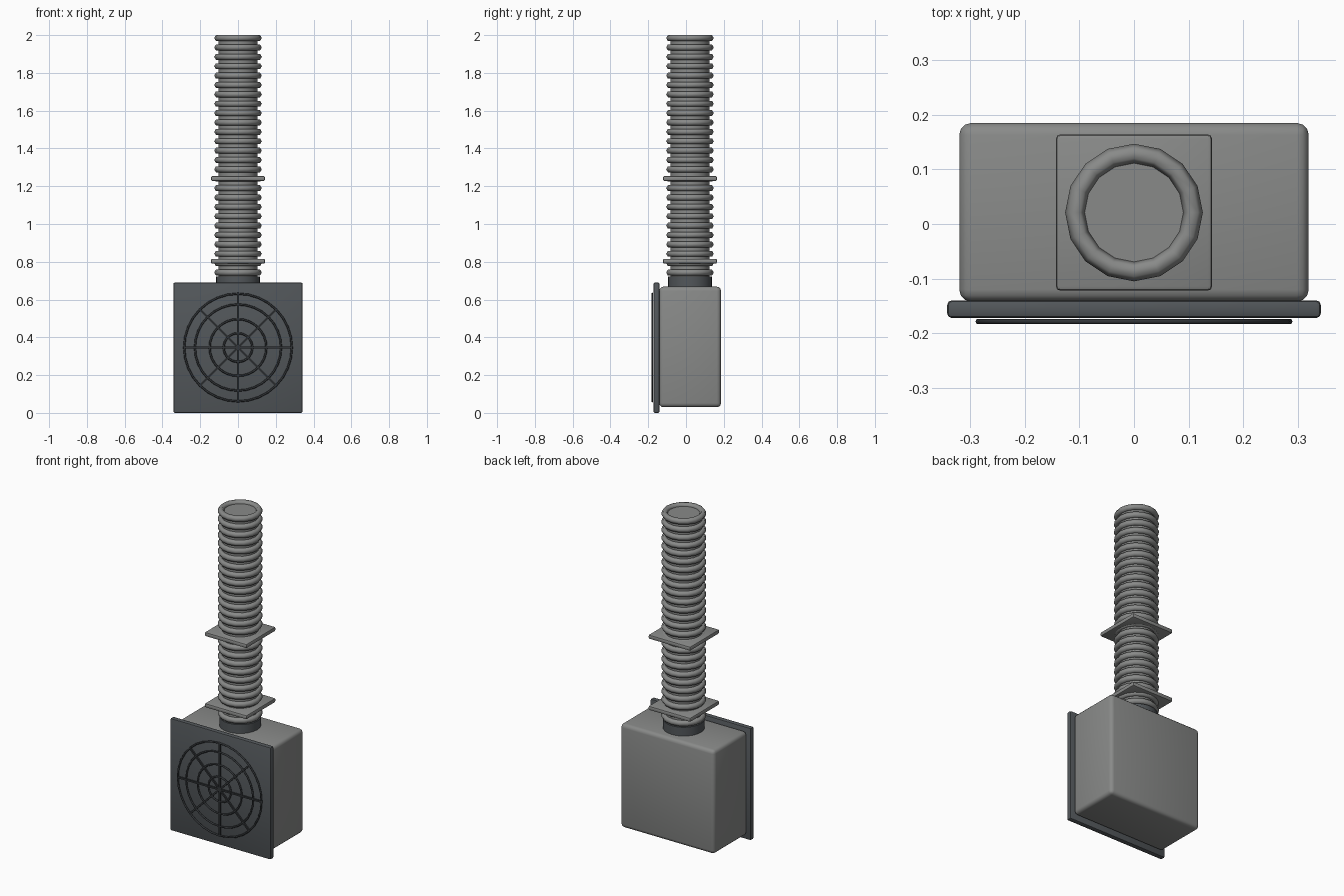
import bpy, math
from mathutils import Matrix

if "Cube" in bpy.data.objects:
    bpy.data.objects.remove(bpy.data.objects["Cube"])


def material(name, rgb):
    m = bpy.data.materials.new(name)
    m.diffuse_color = (*rgb, 1)
    m.use_nodes = True
    m.node_tree.nodes["Principled BSDF"].inputs["Base Color"].default_value = m.diffuse_color
    return m


GREY = material("mid_grey", (0.25, 0.255, 0.25))
SLATE = material("dark_slate", (0.085, 0.095, 0.103))
BLACK = material("charcoal", (0.033, 0.037, 0.041))


def finish(name, mat, smooth=True):
    ob = bpy.context.object
    ob.name = name
    ob.data.materials.append(mat)
    if smooth:
        bpy.ops.object.shade_smooth_by_angle(angle=math.radians(40))
    return ob


def box(name, lo, hi, mat, bevel=0.0, segments=2):
    mid = [(a + b) / 2 for a, b in zip(lo, hi)]
    bpy.ops.mesh.primitive_cube_add(size=1, location=mid)
    ob = bpy.context.object
    ob.data.transform(Matrix.Diagonal([b - a for a, b in zip(lo, hi)] + [1]))
    if bevel:
        mod = ob.modifiers.new("bevel", 'BEVEL')
        mod.width, mod.segments = bevel, segments
        bpy.ops.object.modifier_apply(modifier="bevel")
    return finish(name, mat)


def cylinder(name, radius, z0, z1, mat, sides):
    bpy.ops.mesh.primitive_cylinder_add(vertices=sides, radius=radius, depth=z1 - z0,
                                        location=(0, TUBE_Y, (z0 + z1) / 2))
    return finish(name, mat)


def ring(name, major, minor, loc, mat, sides, minor_sides, rot=(0, 0, 0)):
    bpy.ops.mesh.primitive_torus_add(major_radius=major, minor_radius=minor, location=loc,
                                     major_segments=sides, minor_segments=minor_sides,
                                     rotation=rot)
    ob = finish(name, mat, False)
    bpy.ops.object.shade_smooth()
    return ob


TUBE_Y = 0.021
MID_Z = 0.346

# Housing and front plate
box("housing", (-0.32, -0.142, 0.03), (0.32, 0.185, 0.668), GREY, 0.022, 3)
box("front_plate", (-0.342, -0.172, 0.0), (0.342, -0.14, 0.69), SLATE, 0.008)

# Round grille: concentric rings and crossing bars
for i, r in enumerate((0.076, 0.15, 0.228, 0.285)):
    ring(f"grille_ring_{i + 1}", r, 0.0055, (0, -0.1785, MID_Z), BLACK, 32, 6,
         (math.pi / 2, 0, 0))
for i in range(4):
    bar = box(f"grille_bar_{i + 1}", (-0.287, -0.183, MID_Z - 0.005),
              (0.287, -0.174, MID_Z + 0.005), BLACK)
    bar.rotation_euler.y = i * math.pi / 4

# Pipe collar and inner pipe
cylinder("pipe_collar", 0.117, 0.655, 0.722, SLATE, 24)
cylinder("pipe_core", 0.104, 0.70, 1.985, GREY, 16)

# Corrugations of the flexible pipe
COUNT, LOW, HIGH = 26, 0.743, 1.9844
for i in range(COUNT):
    z = LOW + (HIGH - LOW) * i / (COUNT - 1)
    ring(f"pipe_rib_{i + 1}", 0.108, 0.018, (0, TUBE_Y, z), GREY, 16, 6)

# Square wall brackets round the pipe
for i, z in enumerate((0.803, 1.241)):
    box(f"bracket_{i + 1}", (-0.143, TUBE_Y - 0.143, z - 0.013),
        (0.143, TUBE_Y + 0.143, z + 0.013), GREY, 0.008)
